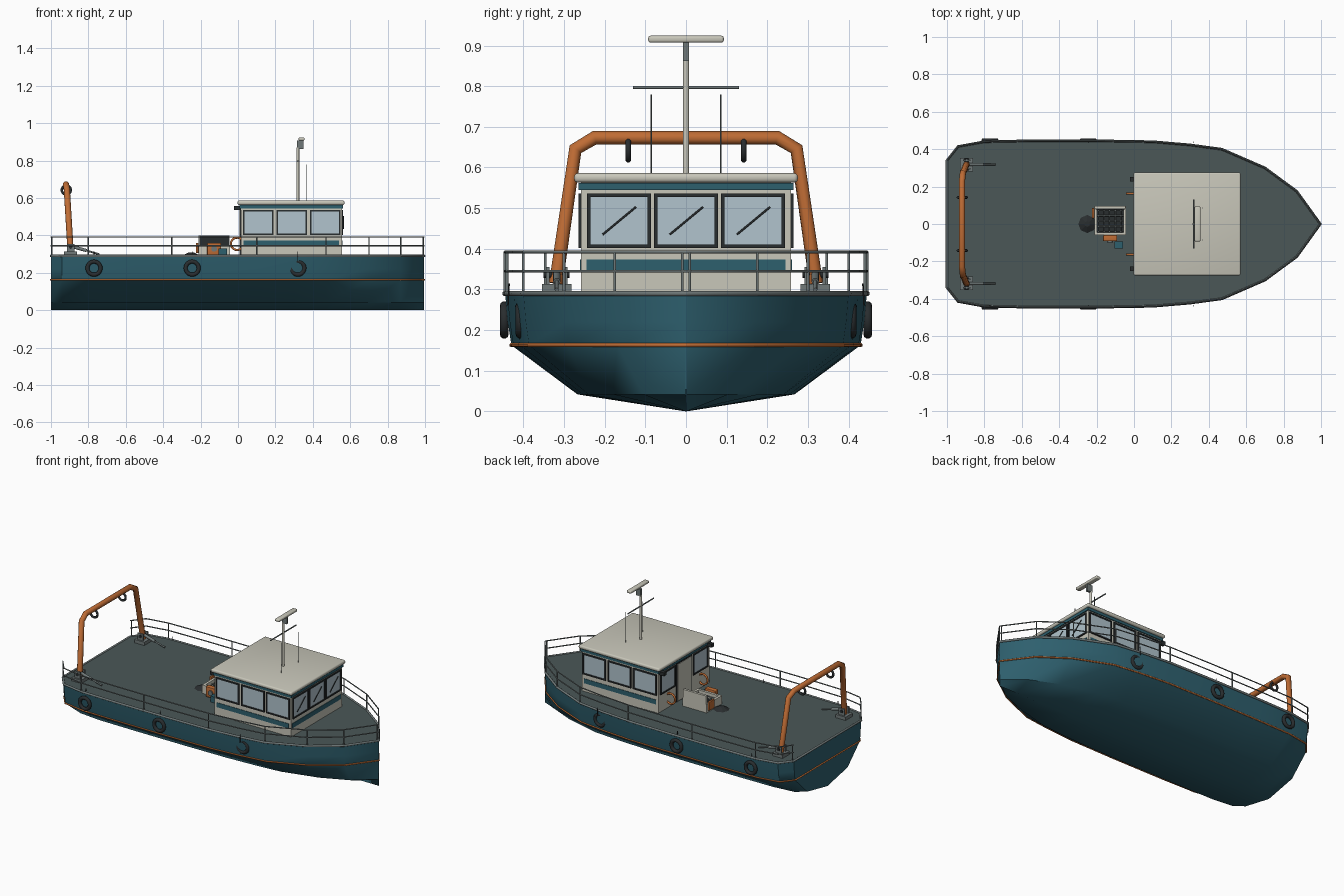
import bpy, bmesh, math
from mathutils import Vector

cube = bpy.data.objects.get("Cube")
if cube:
    bpy.data.objects.remove(cube, do_unlink=True)


def material(name, rgb):
    m = bpy.data.materials.new(name)
    m.use_nodes = True
    col = (*rgb, 1)
    m.diffuse_color = col
    m.node_tree.nodes["Principled BSDF"].inputs["Base Color"].default_value = col
    return m


TEAL = material("hull teal", (.027, .115, .155))
DECK = material("deck grey", (.07, .095, .095))
CREAM = material("cabin cream", (.58, .57, .49))
ORANGE = material("safety orange", (.52, .15, .035))
GLASS = material("pale glass", (.44, .55, .61))
DARK = material("black rubber", (.022, .026, .028))
METAL = material("rail grey", (.16, .19, .19))


def finish(bm, name, mats, smooth=None):
    bmesh.ops.recalc_face_normals(bm, faces=bm.faces)
    me = bpy.data.meshes.new(name)
    bm.to_mesh(me)
    bm.free()
    for m in mats:
        me.materials.append(m)
    ob = bpy.data.objects.new(name, me)
    bpy.context.collection.objects.link(ob)
    if smooth:
        bpy.ops.object.select_all(action='DESELECT')
        ob.select_set(True)
        bpy.context.view_layer.objects.active = ob
        bpy.ops.object.shade_smooth_by_angle(angle=math.radians(smooth))
    return ob


def box(name, lo, hi, mat, bevel=0):
    """Box between two opposite corners."""
    bm = bmesh.new()
    bmesh.ops.create_cube(bm, size=1)
    lo, hi = Vector(lo), Vector(hi)
    for v in bm.verts:
        v.co = (lo + hi) / 2 + v.co * (hi - lo)
    if bevel:
        bmesh.ops.bevel(bm, geom=bm.edges[:], offset=bevel, segments=3, affect='EDGES', profile=.5)
    return finish(bm, name, [mat], 40 if bevel else None)


def tube(name, pts, r, mat, cyclic=False):
    """Round bar through points."""
    cu = bpy.data.curves.new(name, 'CURVE')
    cu.dimensions = '3D'
    cu.bevel_depth = r
    cu.bevel_resolution = 3
    cu.use_fill_caps = True
    sp = cu.splines.new('POLY')
    sp.points.add(len(pts) - 1)
    for p, co in zip(sp.points, pts):
        p.co = (*co, 1)
    sp.use_cyclic_u = cyclic
    cu.materials.append(mat)
    ob = bpy.data.objects.new(name, cu)
    bpy.context.collection.objects.link(ob)
    return ob


def ring(name, centre, radius, r, mat):
    """Ring standing in the XZ plane."""
    x, y, z = centre
    angles = [math.tau * i / 28 for i in range(28)]
    return tube(name, [(x + radius * math.cos(a), y, z + radius * math.sin(a)) for a in angles], r, mat, True)


# Hull: one cross-section scaled along the deck outline
outline = [(-1, .34), (-.94, .415), (-.8, .44), (-.55, .445), (-.2, .445), (.1, .44),
           (.3, .423), (.47, .4), (.7, .3), (.87, .175), (.995, .002)]
section = [(1, .292), (.985, .22), (.965, .163), (.6, .042), (0, 0)]
bm = bmesh.new()
full = section + [(-w, z) for w, z in section[-2::-1]]
rows = [[bm.verts.new((x, w * k, z)) for k, z in full] for x, w in outline]
for a, b in zip(rows, rows[1:]):
    for i in range(len(full) - 1):
        bm.faces.new((a[i], a[i + 1], b[i + 1], b[i]))
    bm.faces.new((a[0], b[0], b[-1], a[-1])).material_index = 1
bm.faces.new(rows[0])
bm.faces.new(rows[-1])
finish(bm, "hull", [TEAL, DECK], 38)


def loop_at(z, k=1):
    left = [(x, w * k, z) for x, w in outline]
    return left + [(x, -y, z) for x, y, z in left[::-1]]


tube("waterline_stripe", loop_at(.163, .965), .005, ORANGE, True)
tube("gunwale", loop_at(.29), .007, METAL, True)


def half_width(x):
    for (x0, w0), (x1, w1) in zip(outline, outline[1:]):
        if x <= x1:
            return w0 + (w1 - w0) * (x - x0) / (x1 - x0)
    return 0


# Guard rails, open across the stern
for name, z in (("middle_rail", .345), ("top_rail", .392)):
    tube(name, loop_at(z), .0035, METAL)
for x in (-.995, -.8, -.355, .1, .47, .7, .87, .99):
    for s in (-1, 1):
        y = s * half_width(x)
        tube("rail_post", [(x, y, .29), (x, y, .392)], .0035, METAL)

# Tyre fenders
for x, y in ((-.77, .447), (-.245, .447), (.32, .408)):
    for s in (-1, 1):
        ring("tyre_fender", (x, s * y, .225), .035, .011, DARK)
        tube("fender_rope", [(x, s * .438, .26), (x, s * .435, .315)], .002, DARK)

# Cabin
box("cabin_walls", (.015, -.258, .29), (.555, .258, .566), CREAM)
box("cabin_cornice", (.008, -.264, .545), (.562, .264, .562), TEAL)
box("cabin_roof", (-.003, -.275, .563), (.57, .275, .586), CREAM, .009)


def on_wall(name, wall, u0, u1, z0, z1, depth, mat):
    """Thin plate on a named wall; u runs along the wall."""
    if wall == 'bow':
        box(name, (.55, u0, z0), (.555 + depth, u1, z1), mat)
    elif wall == 'stern':
        box(name, (.015 - depth, u0, z0), (.02, u1, z1), mat)
    else:
        s = 1 if wall == 'left' else -1
        ys = sorted((s * .25, s * (.258 + depth)))
        box(name, (u0, ys[0], z0), (u1, ys[1], z1), mat)


def window(wall, u0, u1, z0=.402, z1=.536):
    e = .009
    on_wall("window_pane", wall, u0 + e, u1 - e, z0 + e, z1 - e, .003, GLASS)
    for a, b, c, d in ((u0, u1, z0, z0 + e), (u0, u1, z1 - e, z1),
                       (u0, u0 + e, z0, z1), (u1 - e, u1, z0, z1)):
        on_wall("window_frame", wall, a, b, c, d, .007, DARK)


for wall in ('left', 'right'):
    for u in (.026, .205, .384):
        window(wall, u, u + .165)
    on_wall("cabin_stripe", wall, .03, .54, .345, .374, .003, TEAL)
for c in (-.165, 0, .165):
    window('bow', c - .079, c + .079)
    tube("wiper", [(.563, c - .04, .435), (.563, c + .042, .503)], .0025, DARK)
on_wall("cabin_stripe", 'bow', -.245, .245, .345, .374, .003, TEAL)

# Aft wall: door, windows, grab rings and lamps
on_wall("door_frame", 'stern', -.078, .078, .295, .54, .003, DARK)
on_wall("door", 'stern', -.07, .07, .298, .533, .006, CREAM)
for s in (-1, 1):
    window('stern', s * .165 - .075, s * .165 + .075)
    ring("grab_ring", (-.005, s * .163, .355), .033, .006, ORANGE)
    box("deck_lamp", (-.022, s * .24 - .012, .535), (.015, s * .24 + .012, .557), DARK)

# Mast, radar and aerials
tube("mast", [(.32, 0, .58), (.32, 0, .87)], .008, CREAM)
box("radar_bracket", (.315, -.007, .862), (.35, .007, .908), METAL)
box("radar_bar", (.324, -.093, .907), (.356, .093, .924), CREAM, .006)
tube("mast_crossbar", [(.32, -.13, .797), (.32, .13, .797)], .004, METAL)
for s in (-1, 1):
    tube("whip_aerial", [(.365, s * .086, .58), (.365, s * .086, .78)], .002, METAL)

# Stern lifting frame
half = [(-.895, .32, .315), (-.915, .272, .645), (-.92, .225, .673)]
tube("lifting_frame", half + [(x, -y, z) for x, y, z in half[::-1]], .017, ORANGE)
for s in (-1, 1):
    y = s * .318
    box("frame_foot", (-.93, y - .036, .29), (-.86, y + .036, .313), METAL)
    for d in (-.022, .022):
        box("foot_lug", (-.915, y + d - .004, .31), (-.875, y + d + .004, .355), METAL)
    tube("foot_pin", [(-.895, y - .032, .338), (-.895, y + .032, .338)], .01, DARK)
    tube("frame_ram", [(-.885, y, .34), (-.81, y, .319)], .009, METAL)
    tube("ram_rod", [(-.81, y, .319), (-.74, y, .299)], .005, METAL)
    ring("hanging_block", (-.918, s * .142, .643), .024, .007, DARK)

# Deck hatch with raised lid and winch motor
for lo, hi in (((-.212, -.06), (-.197, .095)), ((-.057, -.06), (-.042, .095)),
               ((-.212, -.06), (-.042, -.045)), ((-.212, .08), (-.042, .095))):
    box("hatch_coaming", (*lo, .29), (*hi, .345), CREAM)
box("hatch_well", (-.2, -.05, .29), (-.05, .085, .31), DARK)
for i in range(5):
    x = -.19 + i * .03
    tube("hatch_grid", [(x, -.05, .325), (x, .085, .325)], .003, METAL)
    y = -.04 + i * .028
    tube("hatch_grid", [(-.2, y, .325), (-.05, y, .325)], .003, METAL)
box("hatch_lid", (-.21, .084, .345), (-.045, .097, .4), CREAM)
box("lid_lining", (-.207, .078, .348), (-.048, .085, .398), DARK)
box("winch_motor", (-.165, -.092, .295), (-.09, -.06, .36), ORANGE, .004)
tube("motor_shaft", [(-.128, -.099, .328), (-.128, -.05, .328)], .016, METAL)
box("control_box", (-.105, -.13, .29), (-.06, -.093, .33), TEAL)
box("side_locker", (-.225, .03, .305), (-.212, .085, .36), ORANGE, .003)

# Small net pile on deck
bm = bmesh.new()
bmesh.ops.create_cone(bm, cap_ends=True, segments=8, radius1=.05, radius2=.015, depth=.018)
for v in bm.verts:
    v.co += Vector((-.25, 0, .3))
finish(bm, "net_pile", [DARK])
